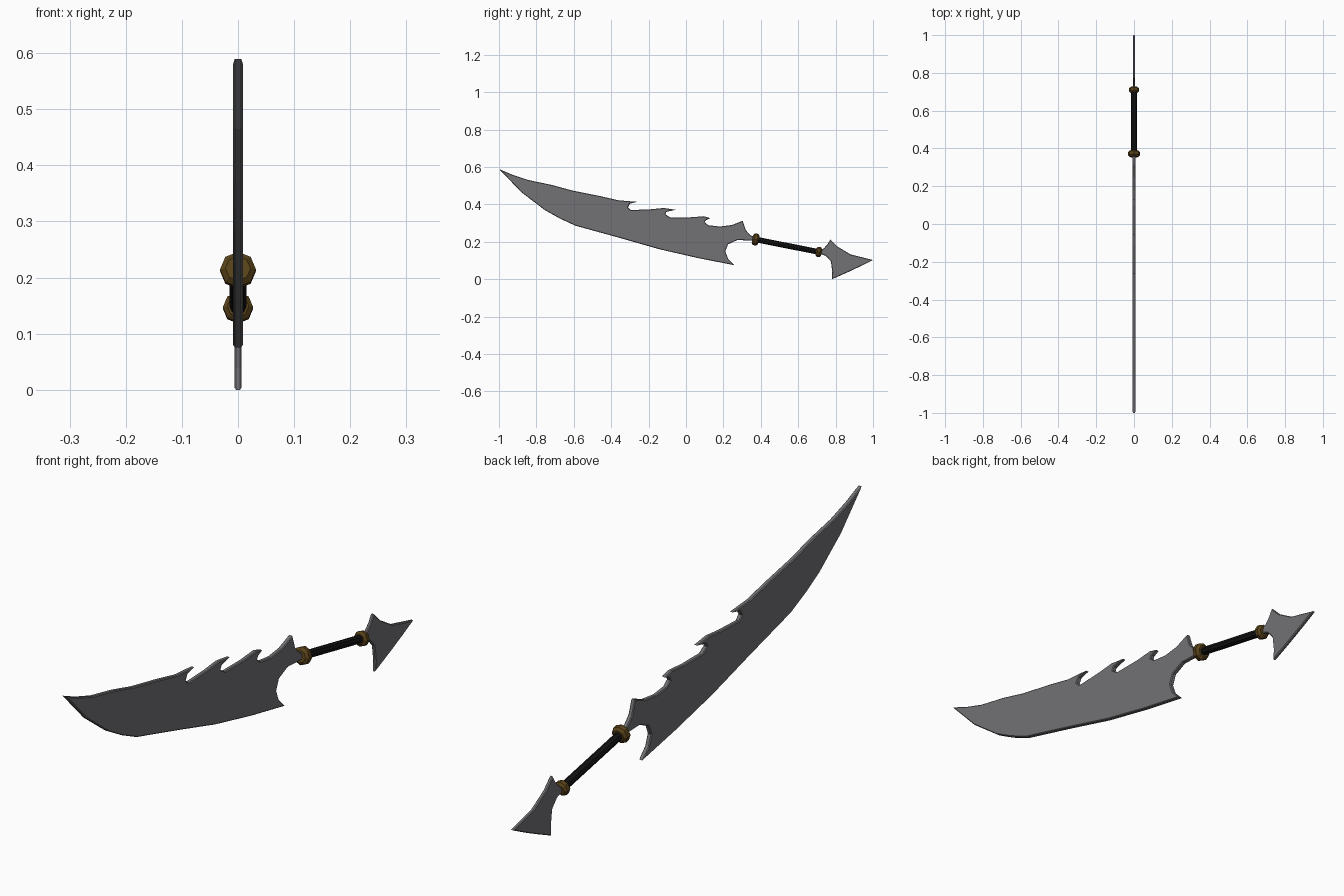
import bpy, bmesh, math
from mathutils import Vector

if "Cube" in bpy.data.objects:
    bpy.data.objects.remove(bpy.data.objects["Cube"])


def material(name, rgb):
    m = bpy.data.materials.new(name)
    m.diffuse_color = (*rgb, 1)
    m.use_nodes = True
    m.node_tree.nodes["Principled BSDF"].inputs["Base Color"].default_value = m.diffuse_color
    return m


STEEL = material("steel", (0.17, 0.17, 0.18))
BRONZE = material("bronze", (0.10, 0.055, 0.01))
LEATHER = material("leather", (0.006, 0.006, 0.006))


def add_object(name, bm, mat):
    bmesh.ops.recalc_face_normals(bm, faces=bm.faces)
    me = bpy.data.meshes.new(name)
    bm.to_mesh(me)
    bm.free()
    me.materials.append(mat)
    ob = bpy.data.objects.new(name, me)
    bpy.context.collection.objects.link(ob)
    return ob


def plate(name, outline, half, chamfer):
    """Flat plate in the y-z plane with chamfered rims."""
    bm = bmesh.new()
    face = bm.faces.new([bm.verts.new((-half, y, z)) for y, z in outline])
    ext = bmesh.ops.extrude_face_region(bm, geom=[face], use_keep_orig=True)
    moved = [g for g in ext["geom"] if isinstance(g, bmesh.types.BMVert)]
    bmesh.ops.translate(bm, verts=moved, vec=(2 * half, 0, 0))
    bmesh.ops.recalc_face_normals(bm, faces=bm.faces)
    rims = [e for e in bm.edges if abs(e.verts[0].co.x - e.verts[1].co.x) < 1e-6]
    bmesh.ops.bevel(bm, geom=rims, offset=chamfer, segments=1,
                    affect='EDGES', clamp_overlap=True)
    return add_object(name, bm, STEEL)


def turned(name, centre, axis, profile, mat, sides=8):
    """Faceted solid of revolution; profile is (distance along axis, radius)."""
    bm = bmesh.new()
    side = Vector((1, 0, 0))
    up = axis.cross(side)
    rings = []
    for d, r in profile:
        rings.append([bm.verts.new(centre + axis * d + r * (
            side * math.cos(math.tau * i / sides) + up * math.sin(math.tau * i / sides)))
            for i in range(sides)])
    for a, b in zip(rings, rings[1:]):
        for i in range(sides):
            j = (i + 1) % sides
            bm.faces.new((a[i], a[j], b[j], b[i]))
    bm.faces.new(rings[0])
    bm.faces.new(rings[-1])
    return add_object(name, bm, mat)


# Blade: spine with three hooks, guard horn, heel notch, curved cutting edge
spine = [(-1, .59), (-.93, .56), (-.84, .53), (-.72, .505), (-.61, .475),
         (-.46, .445), (-.36, .422), (-.26, .414), (-.30, .404), (-.31, .385),
         (-.295, .37), (-.19, .374), (-.12, .381), (-.055, .372), (-.105, .36),
         (-.11, .347), (-.085, .331), (.02, .331), (.095, .337), (.13, .327),
         (.105, .315), (.10, .305), (.12, .289), (.18, .282), (.245, .29),
         (.303, .313), (.32, .262), (.345, .235), (.37, .225)]
edge = [(.365, .206), (.275, .21), (.225, .187), (.21, .15), (.225, .11),
        (.26, .075), (.07, .112), (-.14, .16), (-.35, .22), (-.59, .286),
        (-.675, .325), (-.755, .37), (-.88, .465)]
plate("blade", spine + edge, 0.0085, 0.003)

# Pommel spike
pommel = [(.71, .155), (.735, .164), (.755, .185), (.772, .213), (.81, .175),
          (.88, .133), (1, .103), (.94, .073), (.87, .04), (.78, 0),
          (.782, .04), (.775, .095), (.748, .125), (.71, .138)]
plate("pommel_spike", pommel, 0.0065, 0.003)

# Grip with a collar at each end
front = Vector((0, 0.372, 0.213))
back = Vector((0, 0.71, 0.146))
axis = (back - front).normalized()
turned("grip", front, axis, [(0, .015), ((back - front).length, .015)], LEATHER)
for name, centre, r, w in (("blade_collar", front, .032, .017),
                           ("pommel_collar", back, .027, .015)):
    turned(name, centre, axis,
           [(-w, r * .7), (-w * .5, r), (w * .5, r), (w, r * .7)], BRONZE)
